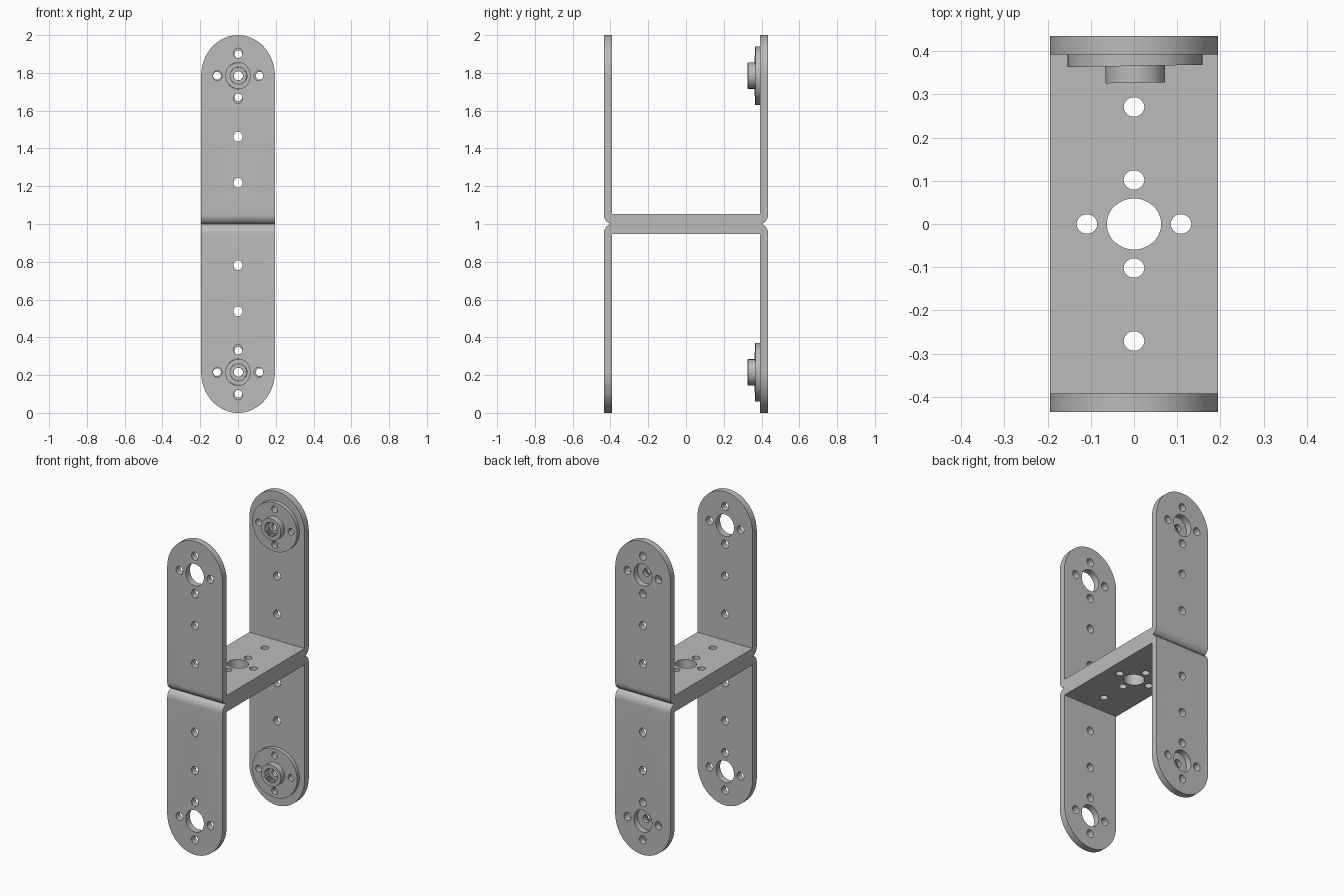
import bpy
import bmesh
from math import cos, sin, pi, radians
from mathutils import Matrix

default = bpy.data.objects.get("Cube")
if default:
    bpy.data.objects.remove(default, do_unlink=True)

GREY = (0.5, 0.5, 0.5, 1)
metal = bpy.data.materials.new("plain grey")
metal.use_nodes = True
metal.diffuse_color = GREY
metal.node_tree.nodes["Principled BSDF"].inputs["Base Color"].default_value = GREY

HALF_W, HALF_D = 0.195, 0.435      # bracket half width and half depth
WALL, BASE = 0.042, 0.052          # arm and base thickness
TIP_H = 0.215                      # height of the rounded arm end
HUB = 1 - TIP_H                    # hub height measured from the base
HOLE, HUB_HOLE = 0.024, 0.064


def ellipse(cx, cy, rx, ry, n=32, start=0, sweep=2 * pi):
    """Points along an ellipse; a partial sweep includes its end point."""
    steps = n if sweep == 2 * pi else n - 1
    return [(cx + rx * cos(start + sweep * i / steps),
             cy + ry * sin(start + sweep * i / steps)) for i in range(n)]


def prism(bm, outline, axis, low, high):
    """Extrude a closed 2D outline along an axis."""
    place = {"x": lambda a, b, t: (t, a, b),
             "y": lambda a, b, t: (a, t, b),
             "z": lambda a, b, t: (a, b, t)}[axis]
    face = bm.faces.new([bm.verts.new(place(a, b, low)) for a, b in outline])
    top = bmesh.ops.extrude_face_region(bm, geom=[face])
    shift = place(0, 0, high - low)
    bmesh.ops.translate(bm, vec=shift, verts=[
        v for v in top["geom"] if isinstance(v, bmesh.types.BMVert)])


def make_object(name, bm):
    bmesh.ops.recalc_face_normals(bm, faces=bm.faces)
    mesh = bpy.data.meshes.new(name)
    bm.to_mesh(mesh)
    bm.free()
    obj = bpy.data.objects.new(name, mesh)
    bpy.context.collection.objects.link(obj)
    return obj


def carve(obj, bm, operation):
    """Apply a boolean with a temporary cutter."""
    cutter = make_object("cutter", bm)
    cutter.hide_render = True
    mod = obj.modifiers.new("carve", "BOOLEAN")
    mod.operation, mod.solver, mod.object = operation, "EXACT", cutter
    graph = bpy.context.evaluated_depsgraph_get()
    mesh = bpy.data.meshes.new_from_object(obj.evaluated_get(graph))
    obj.modifiers.clear()
    obj.data = mesh
    bpy.data.objects.remove(cutter, do_unlink=True)


def finish(obj):
    obj.data.materials.clear()
    obj.data.materials.append(metal)
    bpy.ops.object.select_all(action="DESELECT")
    obj.select_set(True)
    bpy.context.view_layer.objects.active = obj
    bpy.ops.object.shade_smooth_by_angle(angle=radians(30))


def bracket(name, side):
    # U-shaped section with rounded outer bends, extruded across the width
    inner = HALF_D - WALL
    section = [(-HALF_D, 1)]
    section += ellipse(-inner, BASE, WALL, BASE, 10, pi, pi / 2)
    section += ellipse(inner, BASE, WALL, BASE, 10, 1.5 * pi, pi / 2)
    section += [(HALF_D, 1), (inner, 1), (inner, BASE), (-inner, BASE), (-inner, 1)]
    bm = bmesh.new()
    prism(bm, [(y, 1 + side * h) for y, h in section], "x", -HALF_W, HALF_W)
    obj = make_object(name, bm)

    # Rounded arm ends
    bm = bmesh.new()
    arch = ellipse(0, HUB, HALF_W, TIP_H, 48, 0, pi)
    arch += [(-HALF_W, -0.1), (HALF_W, -0.1)]
    prism(bm, [(x, 1 + side * h) for x, h in arch], "y", -0.6, 0.6)
    carve(obj, bm, "INTERSECT")

    # Holes through both arms and through the base
    bm = bmesh.new()
    arm_holes = [(0, 0.218), (0, 0.462), (0, HUB - 0.12), (0, HUB + 0.12),
                 (-0.109, HUB), (0.109, HUB)]
    for x, h in arm_holes:
        prism(bm, ellipse(x, 1 + side * h, HOLE, 0.026, 24), "y", -0.6, 0.6)
    prism(bm, ellipse(0, 1 + side * HUB, HUB_HOLE, 0.07, 48), "y", -0.6, 0.6)
    base_holes = [(0, 0.102), (0, -0.102), (0, 0.271), (0, -0.271),
                  (0.109, 0), (-0.109, 0)]
    for x, y in base_holes:
        prism(bm, ellipse(x, y, HOLE, 0.0225, 24), "z", 0.9, 1.1)
    prism(bm, ellipse(0, 0, HUB_HOLE - 0.001, 0.059, 48), "z", 0.9, 1.1)
    carve(obj, bm, "DIFFERENCE")
    finish(obj)


def drive_disc(name, side):
    # Flange and boss, built around the hub axis
    bm = bmesh.new()
    prism(bm, ellipse(0, 0, 0.156, 0.156, 64), "y", -0.03, 0)
    obj = make_object(name, bm)
    bm = bmesh.new()
    prism(bm, ellipse(0, 0, 0.069, 0.069, 48), "y", -0.069, -0.015)
    carve(obj, bm, "UNION")

    # Toothed socket in the boss
    bm = bmesh.new()
    teeth = 24
    socket = []
    for i in range(teeth * 2):
        r = 0.047 if i % 2 else 0.041
        socket.append((r * cos(pi * i / teeth), r * sin(pi * i / teeth)))
    prism(bm, socket, "y", -0.1, -0.025)
    carve(obj, bm, "DIFFERENCE")

    # Centre bore and four mounting holes
    bm = bmesh.new()
    prism(bm, ellipse(0, 0, 0.024, 0.024, 24), "y", -0.1, 0.1)
    for i in range(4):
        a = i * pi / 2
        prism(bm, ellipse(0.113 * cos(a), 0.113 * sin(a), 0.021, 0.021, 24),
              "y", -0.1, 0.1)
    carve(obj, bm, "DIFFERENCE")

    # Seat the disc, very slightly skewed, against the back arm
    obj.data.transform(Matrix.Translation((0.002, 0.396, 1 + side * HUB))
                       @ Matrix.Rotation(0.018, 4, "Z"))
    finish(obj)


for label, side in (("upper", 1), ("lower", -1)):
    bracket(label + "_bracket", side)
    drive_disc(label + "_drive_disc", side)
